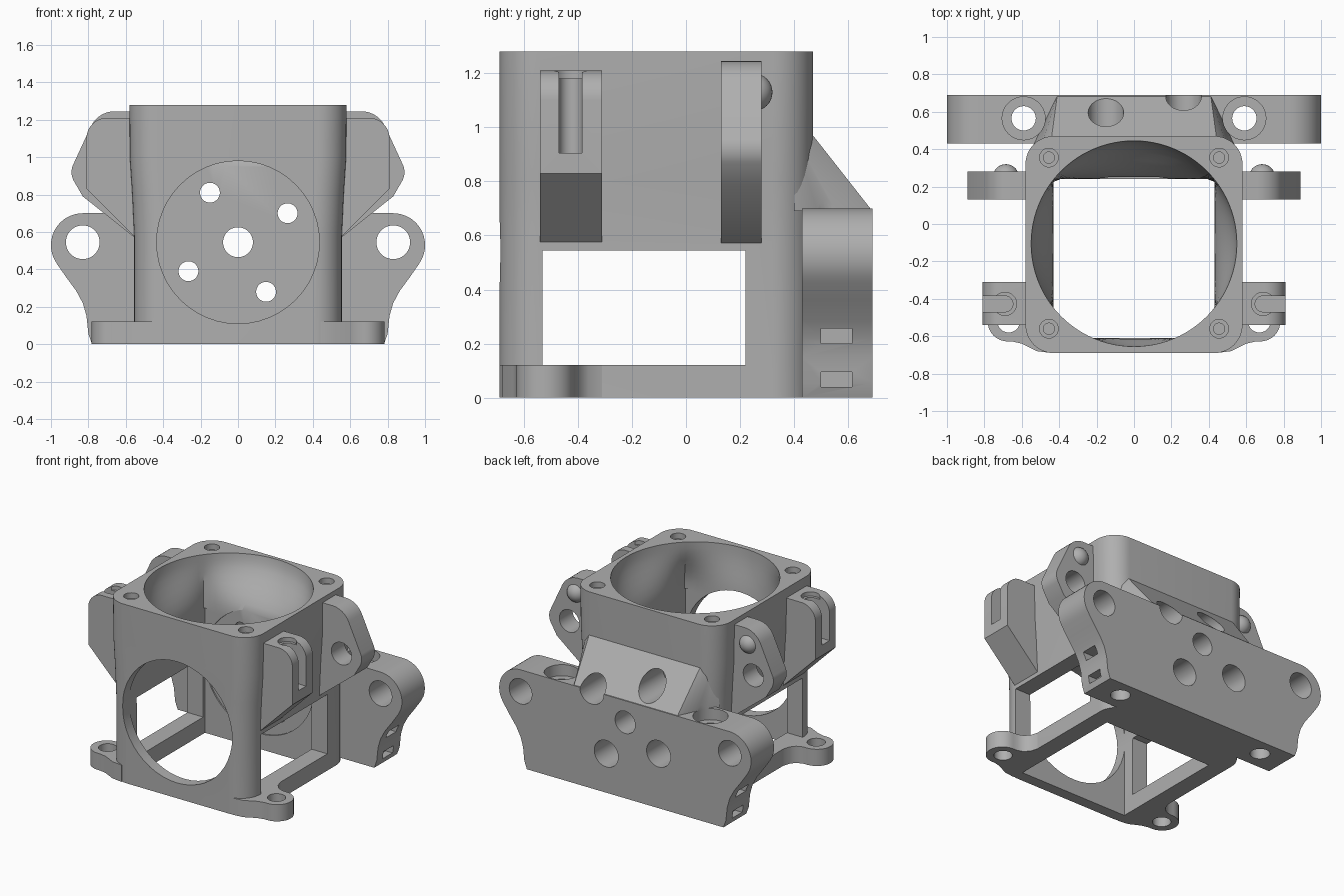
import bpy, bmesh
from math import sin, cos, pi, radians
from mathutils import Vector

cube = bpy.data.objects.get("Cube")
if cube:
    bpy.data.objects.remove(cube)

grey = bpy.data.materials.new("plain grey")
grey.use_nodes = True
colour = (0.43, 0.43, 0.43, 1)
grey.diffuse_color = colour
grey.node_tree.nodes["Principled BSDF"].inputs["Base Color"].default_value = colour


def finish(name, bm):
    bmesh.ops.recalc_face_normals(bm, faces=bm.faces)
    mesh = bpy.data.meshes.new(name)
    bm.to_mesh(mesh)
    bm.free()
    mesh.materials.append(grey)
    ob = bpy.data.objects.new(name, mesh)
    bpy.context.collection.objects.link(ob)
    return ob


def loft(name, rings):
    """Skin a stack of equal-length rings and cap both ends."""
    bm = bmesh.new()
    rows = [[bm.verts.new(p) for p in ring] for ring in rings]
    n = len(rows[0])
    for a, b in zip(rows, rows[1:]):
        for i in range(n):
            j = (i + 1) % n
            bm.faces.new((a[i], a[j], b[j], b[i]))
    bm.faces.new(rows[0][::-1])
    bm.faces.new(rows[-1])
    return finish(name, bm)


def prism(name, pts, axis, lo, hi):
    """Extrude an outline along y (points are x, z) or z (points are x, y)."""
    place = (lambda p, t: (p[0], t, p[1])) if axis == "y" else (lambda p, t: (p[0], p[1], t))
    return loft(name, [[place(p, t) for p in pts] for t in (lo, hi)])


def arc(cx, cy, r, a0, a1, n=12):
    angles = [radians(a0 + (a1 - a0) * i / n) for i in range(n + 1)]
    return [(cx + r * cos(a), cy + r * sin(a)) for a in angles]


def rounded(w, y0, y1, r):
    return (arc(w - r, y1 - r, r, 90, 0) + arc(w - r, y0 + r, r, 0, -90)
            + arc(r - w, y0 + r, r, 270, 180) + arc(r - w, y1 - r, r, 180, 90))


def rod(axis, cx, cy, r, lo, hi):
    return prism("cutter", arc(cx, cy, r, 0, 352.5, 47), axis, lo, hi)


def box(x0, x1, y0, y1, z0, z1):
    x0, x1 = sorted((x0, x1))
    return prism("cutter", [(x0, y0), (x1, y0), (x1, y1), (x0, y1)], "z", z0, z1)


def cut(ob, cutters):
    """Subtract the cutters and bake the result into the part."""
    for c in cutters:
        c.hide_render = True
        mod = ob.modifiers.new("cut", "BOOLEAN")
        mod.operation = "DIFFERENCE"
        mod.solver = "EXACT"
        mod.object = c
    bpy.context.view_layer.update()
    deps = bpy.context.evaluated_depsgraph_get()
    mesh = bpy.data.meshes.new_from_object(ob.evaluated_get(deps))
    ob.modifiers.clear()
    ob.data = mesh


parts, cutters = [], []

# Main body: rounded square tower, slightly wider at the top
levels = [(0, 0.555), (0.58, 0.555), (0.8, 0.565), (1.0, 0.578), (1.28, 0.58)]
body = loft("main_body", [[(x, y, z) for x, y in rounded(w, -0.69, 0.47, 0.15)]
                          for z, w in levels])
parts.append(body)

# Air duct: round at the top, easing into the square chamber
MID = -0.105


def duct_ring(z, t):
    ring = []
    for i in range(96):
        a = 2 * pi * i / 96
        c, s = cos(a), sin(a)
        reach_x = 0.43 / max(abs(c), 1e-6)
        reach_y = (0.345 if s > 0 else 0.505) / max(abs(s), 1e-6)
        r = 0.55 * (1 - t) + min(reach_x, reach_y) * t
        ring.append((r * c, MID + r * s, z))
    return ring


duct = [duct_ring(1.35, 0)]
for k in range(9):
    u = k / 8
    duct.append(duct_ring(1.28 - 0.38 * u, 0.5 - 0.5 * cos(pi * u)))
duct.append(duct_ring(0.88, 1))
duct = loft("cutter", duct)
chamber = box(-0.43, 0.43, -0.61, 0.24, -0.1, 0.9)
front_ring = rod("y", 0, 0.545, 0.435, -0.8, 0.25)
side_window = box(-0.7, 0.7, -0.53, 0.22, 0.12, 0.545)
body_cuts = [duct, chamber, front_ring, side_window]
for x in (-0.455, 0.455):
    for y in (-0.56, 0.355):
        body_cuts += [rod("z", x, y, 0.05, 1.24, 1.4), rod("z", x, y, 0.03, 1.05, 1.3)]

# Screw pattern through the rear wall, with counterbores from behind
rear_cuts = [rod("y", 0, 0.545, 0.08, 0.1, 0.9)]
for x, z in ((-0.15, 0.81), (0.265, 0.7), (-0.265, 0.39), (0.15, 0.28)):
    rear_cuts += [rod("y", x, z, 0.053, 0.1, 0.9), rod("y", x, z, 0.095, 0.34, 0.9)]

# Rear mounting plate with rounded shoulders and tapering ends
half = ([(0.78, 0), (0.8, 0.055), (0.81, 0.15), (0.83, 0.22), (0.865, 0.285),
         (0.92, 0.36), (0.965, 0.425)] + arc(0.83, 0.53, 0.17, -30, 90, 16))
plate = prism("rear_plate", half + [(-x, z) for x, z in half[::-1]], "y", 0.43, 0.69)
parts.append(plate)
plate_cuts = []
for s in (-1, 1):
    plate_cuts += [rod("y", s * 0.83, 0.545, 0.09, 0.3, 0.9),
                   rod("z", s * 0.59, 0.565, 0.065, -0.1, 0.9),
                   rod("z", s * 0.59, 0.565, 0.115, 0.62, 1.1),
                   box(s * 0.72, s * 1.1, 0.5, 0.615, 0.2, 0.255),
                   box(s * 0.74, s * 1.1, 0.5, 0.615, 0.04, 0.095)]

# Sloped gusset between tower and plate
bm = bmesh.new()
for s in (-1, 1):
    for p in ((0.55, 0.4, 0.69), (0.41, 0.69, 0.69), (0.44, 0.47, 0.97), (0.5, 0.4, 0.97)):
        bm.verts.new((s * p[0], p[1], p[2]))
bmesh.ops.convex_hull(bm, input=bm.verts)
gusset = finish("rear_gusset", bm)
parts.append(gusset)

cut(body, body_cuts + rear_cuts)
cut(plate, rear_cuts + plate_cuts)
cut(gusset, rear_cuts + plate_cuts)
cutters += body_cuts + rear_cuts + plate_cuts

for s, side in ((1, "left"), (-1, "right")):
    def flip(pts):
        return [(s * x, y) for x, y in pts]

    # Rear ear: rounded flange with a hole and a domed pin
    outline = ([(0.54, 0.56), (0.83, 0.79)] + arc(0.79, 0.92, 0.1, -35, 20, 8)
               + arc(0.66, 1.105, 0.14, 25, 90, 8) + [(0.54, 1.245)])
    ear = prism(side + "_ear", flip(outline), "y", 0.13, 0.28)
    ear_cuts = [rod("y", s * 0.73, 0.92, 0.08, 0, 0.4)]
    cut(ear, ear_cuts)
    bm = bmesh.new()
    bmesh.ops.create_uvsphere(bm, u_segments=32, v_segments=16, radius=0.07)
    bmesh.ops.translate(bm, verts=bm.verts, vec=Vector((s * 0.685, 0.25, 1.13)))
    pin = finish(side + "_ear_pin", bm)

    # Front lug: block with a vertical keyhole slot
    outline = [(0.54, 0.56), (0.81, 0.83)] + arc(0.7, 1.1, 0.11, 0, 90) + [(0.54, 1.21)]
    lug = prism(side + "_slotted_lug", flip(outline), "y", -0.54, -0.31)
    lug_cuts = [box(s * 0.69, s * 0.9, -0.47, -0.385, 0.905, 1.3),
                rod("z", s * 0.69, -0.427, 0.0425, 0.905, 1.3),
                rod("z", s * 0.69, -0.427, 0.062, 1.18, 1.3)]
    cut(lug, lug_cuts)

    # Front foot: drilled lobe blended into the base
    outline = ([(0.44, -0.69), (0.52, -0.68), (0.6, -0.64), (0.65, -0.628)]
               + arc(0.675, -0.52, 0.108, -90, 90, 16)
               + [(0.64, -0.41), (0.6, -0.395), (0.57, -0.36), (0.555, -0.31),
                  (0.5, -0.31), (0.44, -0.59)])
    foot = prism(side + "_foot", flip(outline), "z", 0, 0.12)
    foot_cuts = [rod("z", s * 0.67, -0.52, 0.06, -0.1, 0.3)]
    cut(foot, foot_cuts)
    parts += [ear, pin, lug, foot]
    cutters += ear_cuts + lug_cuts + foot_cuts

for c in cutters:
    bpy.data.objects.remove(c)

# Smooth the curved walls, keep machined edges crisp
bpy.ops.object.select_all(action="DESELECT")
for ob in parts:
    ob.select_set(True)
bpy.context.view_layer.objects.active = body
bpy.ops.object.shade_smooth_by_angle(angle=radians(30))
